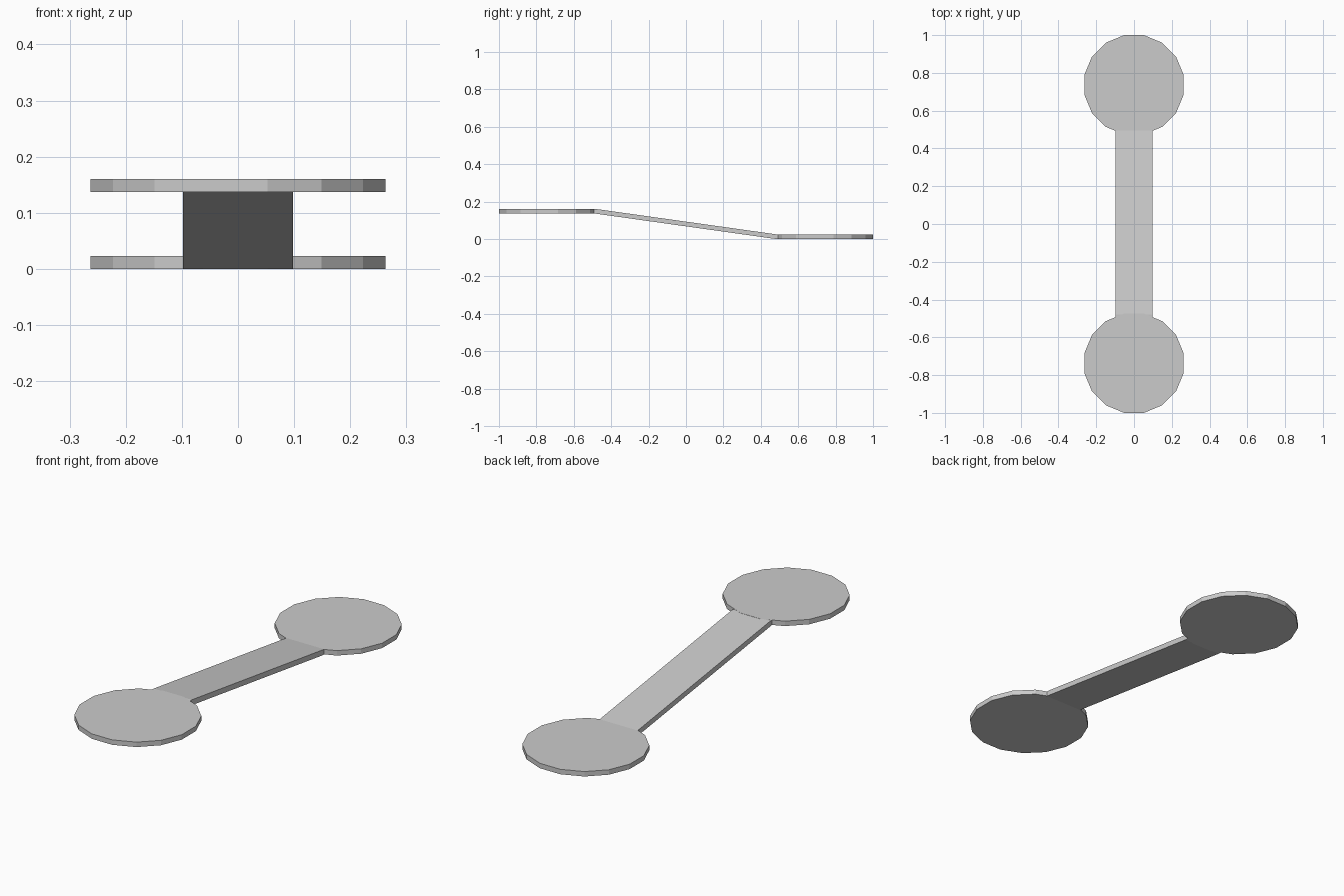
import bpy, bmesh, math

if "Cube" in bpy.data.objects:
    bpy.data.objects.remove(bpy.data.objects["Cube"])

THICK = 0.023


def disc(name, y, z):
    # flat 16-sided plate with a flat side facing each axis
    bpy.ops.mesh.primitive_cylinder_add(
        vertices=16, radius=0.268, depth=THICK,
        location=(0, y, z + THICK / 2), rotation=(0, 0, math.pi / 16))
    bpy.context.object.name = name


def extrude_x(name, profile, half_width):
    # side profile (y, z) swept across x
    bm = bmesh.new()
    face = bm.faces.new([bm.verts.new((-half_width, y, z)) for y, z in profile])
    new = bmesh.ops.extrude_face_region(bm, geom=[face])["geom"]
    verts = [g for g in new if isinstance(g, bmesh.types.BMVert)]
    bmesh.ops.translate(bm, verts=verts, vec=(2 * half_width, 0, 0))
    bmesh.ops.recalc_face_normals(bm, faces=bm.faces)
    mesh = bpy.data.meshes.new(name)
    bm.to_mesh(mesh)
    bm.free()
    bpy.context.collection.objects.link(bpy.data.objects.new(name, mesh))


# raised front plate and low back plate
disc("front_plate", -0.737, 0.137)
disc("back_plate", 0.737, 0.0)

# sloping ramp whose ends tuck inside the plates (point symmetric profile)
half = [(-0.48, 0.16), (0.495, 0.023), (0.52, 0.021), (0.52, 0.002)]
profile = half + [(-y, 0.16 - z) for y, z in half]
extrude_x("connecting_ramp", profile, 0.098)
